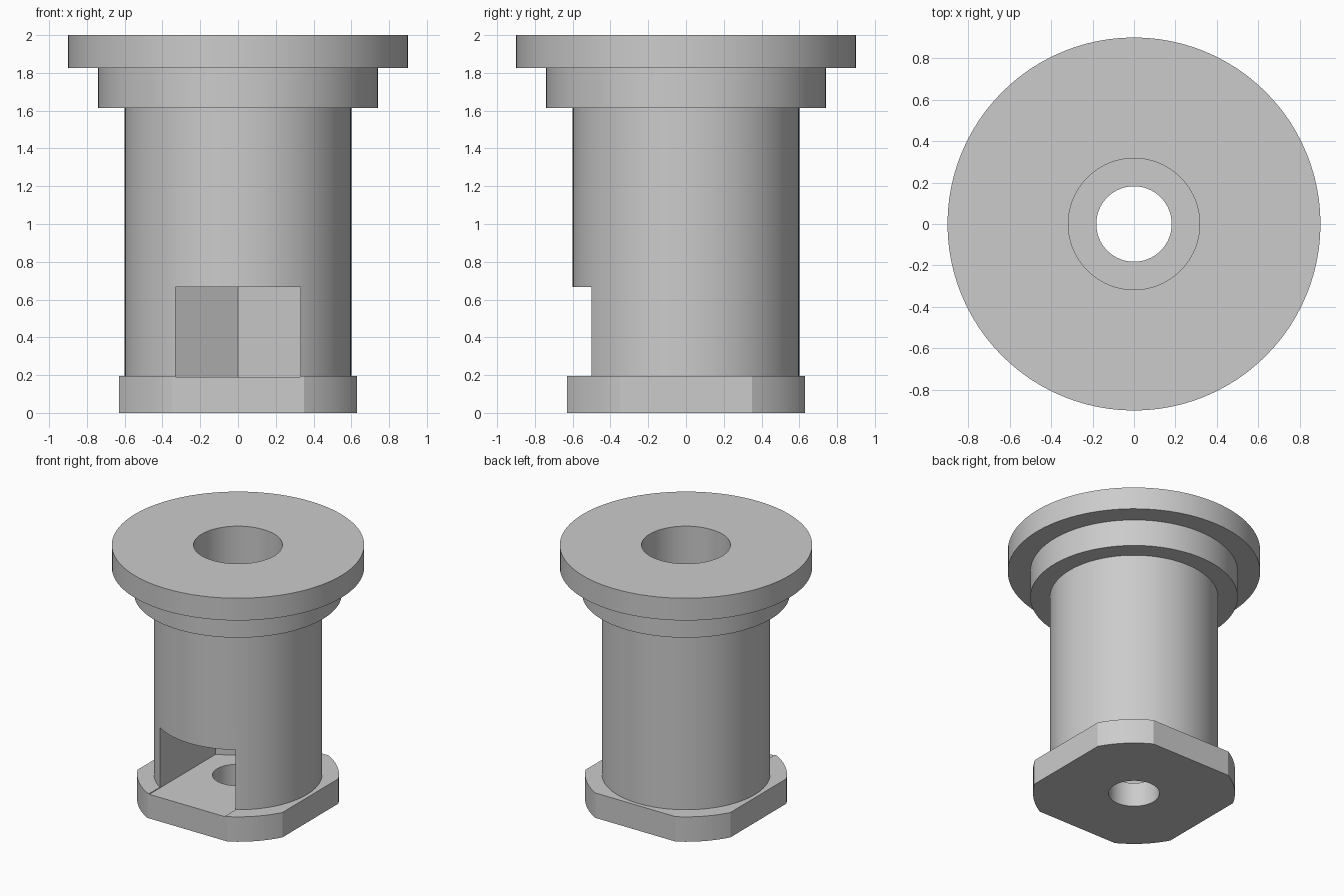
import bpy, bmesh, math
from mathutils import Matrix

old = bpy.data.objects.get("Cube")
if old:
    bpy.data.objects.remove(old, do_unlink=True)

PLATE_TOP = 0.196
BORE, HOLE = 0.317, 0.182
SEGMENTS = 96

grey = bpy.data.materials.new("light grey plastic")
grey.use_nodes = True
colour = (0.6, 0.6, 0.6, 1)
grey.diffuse_color = colour
grey.node_tree.nodes["Principled BSDF"].inputs["Base Color"].default_value = colour


def make_object(name, bm):
    bmesh.ops.recalc_face_normals(bm, faces=bm.faces)
    mesh = bpy.data.meshes.new(name)
    bm.to_mesh(mesh)
    bm.free()
    obj = bpy.data.objects.new(name, mesh)
    bpy.context.collection.objects.link(obj)
    mesh.materials.append(grey)
    return obj


def lathe(name, profile):
    """Revolve a closed (radius, height) outline around z."""
    bm = bmesh.new()
    rings = []
    for i in range(SEGMENTS):
        a = 2 * math.pi * i / SEGMENTS
        rings.append([bm.verts.new((r * math.cos(a), r * math.sin(a), z)) for r, z in profile])
    n = len(profile)
    for i in range(SEGMENTS):
        a, b = rings[i], rings[(i + 1) % SEGMENTS]
        for j in range(n):
            k = (j + 1) % n
            bm.faces.new((a[j], b[j], b[k], a[k]))
    return make_object(name, bm)


def prism(name, outline, bottom, top):
    """Extrude a flat outline between two heights."""
    bm = bmesh.new()
    face = bm.faces.new([bm.verts.new((x, y, bottom)) for x, y in outline])
    result = bmesh.ops.extrude_face_region(bm, geom=[face])
    verts = [v for v in result["geom"] if isinstance(v, bmesh.types.BMVert)]
    bmesh.ops.translate(bm, verts=verts, vec=(0, 0, top - bottom))
    return make_object(name, bm)


def cut(obj, cutter):
    mod = obj.modifiers.new("cut", "BOOLEAN")
    mod.operation = "DIFFERENCE"
    mod.solver = "EXACT"
    mod.object = cutter
    bpy.context.view_layer.objects.active = obj
    bpy.ops.object.modifier_apply(modifier=mod.name)


# Flanged tube with its wide bore
body = lathe("flanged_tube", [
    (BORE, PLATE_TOP), (0.6, PLATE_TOP), (0.6, 1.615), (0.74, 1.615),
    (0.74, 1.825), (0.9, 1.825), (0.9, 2), (BORE, 2)])

# Square base plate with corners rounded by a larger circle
half, radius, steps = 0.63, 0.72, 12
start = math.acos(half / radius)
sweep = math.pi / 2 - 2 * start
outline = []
for quarter in range(4):
    for i in range(steps + 1):
        a = quarter * math.pi / 2 + start + sweep * i / steps
        outline.append((radius * math.cos(a), radius * math.sin(a)))
plate = prism("base_plate", outline, 0, PLATE_TOP)

# Cutters: side slot ending in a hexagon point, and the small through hole
w = 0.33
slope = w * math.tan(math.pi / 6)
slot = prism("slot_cutter", [(-w, -1), (w, -1), (w, slope), (0, 2 * slope), (-w, slope)],
             PLATE_TOP - 0.006, 0.667)
bm = bmesh.new()
bmesh.ops.create_cone(bm, cap_ends=True, segments=64, radius1=HOLE, radius2=HOLE,
                      depth=1, matrix=Matrix.Translation((0, 0, 0.1)))
drill = make_object("hole_cutter", bm)

cut(body, slot)
cut(plate, slot)
cut(plate, drill)
for cutter in (slot, drill):
    bpy.data.objects.remove(cutter, do_unlink=True)

# Smooth curved walls, sharp edges
for obj in (body, plate):
    bpy.ops.object.select_all(action="DESELECT")
    obj.select_set(True)
    bpy.context.view_layer.objects.active = obj
    bpy.ops.object.shade_smooth_by_angle(angle=math.radians(20))
